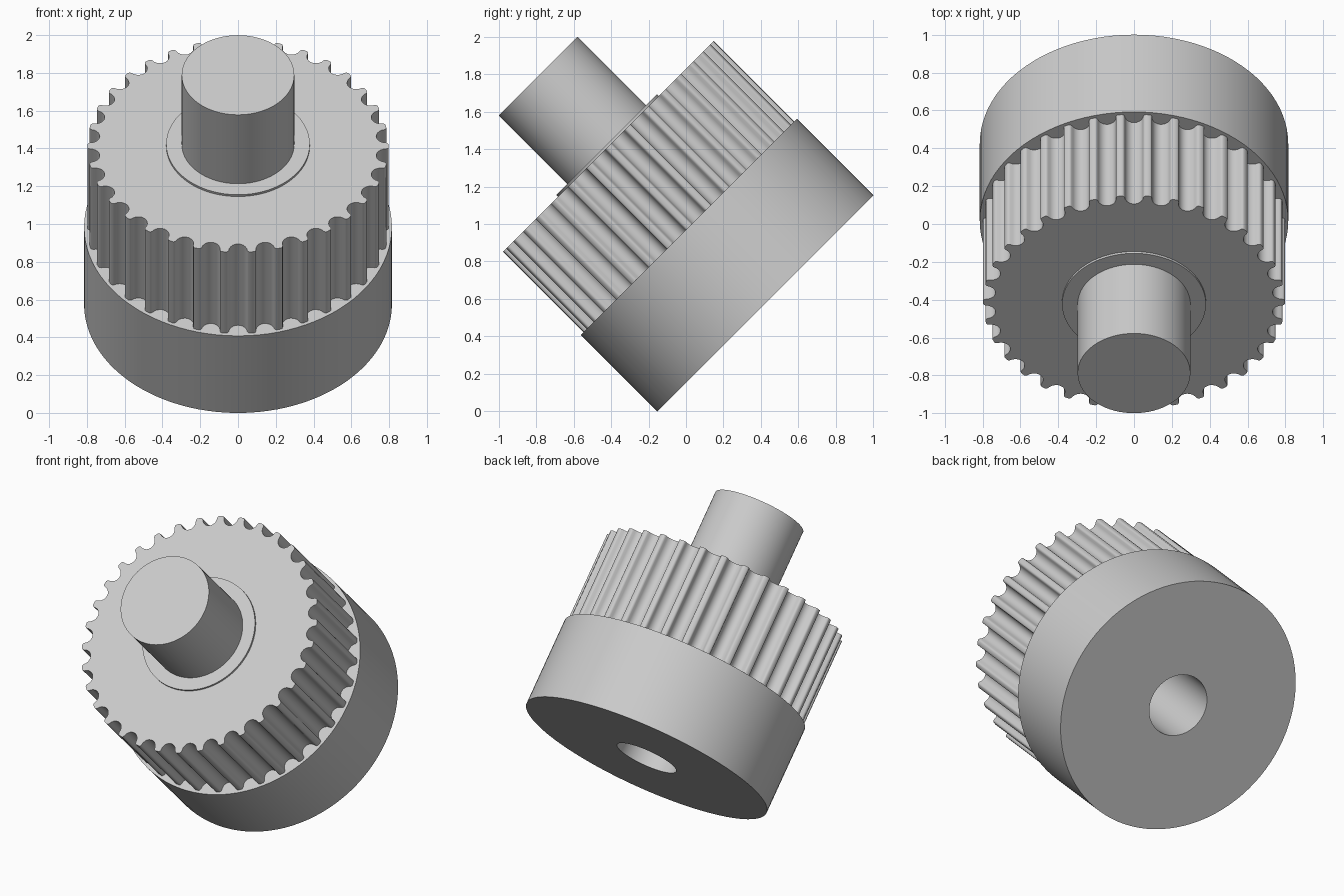
import bpy, bmesh, math
from mathutils import Matrix, Vector

cube = bpy.data.objects.get("Cube")
if cube:
    bpy.data.objects.remove(cube, do_unlink=True)

# One plain grey for everything
mat = bpy.data.materials.new("light_grey")
mat.use_nodes = True
GREY = (0.6, 0.6, 0.6, 1.0)
mat.diffuse_color = GREY
mat.node_tree.nodes["Principled BSDF"].inputs["Base Color"].default_value = GREY

# Parts are built along local z, then tilted 45 degrees toward the front
BASE = Vector((0, 0.424, 0.576))
TILT = Matrix.Translation(BASE) @ Matrix.Rotation(math.radians(45), 4, 'X')

COLLAR_R, COLLAR_H = 0.815, 0.577
GEAR_R, GEAR_TOP, TEETH = 0.797, 1.185, 34
LIP_R, LIP_TOP = 0.38, 1.199
SHAFT_R, SHAFT_TOP = 0.298, 1.715
BORE_R, BORE_DEPTH = 0.2, 0.9


def finish(name, bm):
    bmesh.ops.remove_doubles(bm, verts=bm.verts, dist=1e-5)
    bmesh.ops.recalc_face_normals(bm, faces=bm.faces)
    mesh = bpy.data.meshes.new(name)
    bm.to_mesh(mesh)
    bm.free()
    mesh.materials.append(mat)
    ob = bpy.data.objects.new(name, mesh)
    bpy.context.collection.objects.link(ob)
    ob.matrix_world = TILT
    bpy.ops.object.select_all(action='DESELECT')
    ob.select_set(True)
    bpy.context.view_layer.objects.active = ob
    bpy.ops.object.shade_smooth_by_angle(angle=math.radians(35))
    return ob


def lathe(name, profile, steps=96):
    """Revolve (radius, height) points about local z."""
    bm = bmesh.new()
    verts = [bm.verts.new((r, 0, z)) for r, z in profile]
    edges = [bm.edges.new(pair) for pair in zip(verts, verts[1:])]
    bmesh.ops.spin(bm, geom=verts + edges, cent=(0, 0, 0), axis=(0, 0, 1),
                   angle=math.tau, steps=steps, use_merge=True)
    return finish(name, bm)


def tooth_outline():
    """Outline of round grooves between narrow, rounded teeth."""
    pitch = math.tau / TEETH
    groove_r, drop = 0.050, 0.012
    # (sideways, outward) points across one pitch, groove in the middle
    half = math.sin(pitch / 2) * GEAR_R
    shape = [(-half + 0.012, GEAR_R), (-half + 0.019, GEAR_R - 0.004)]
    for i in range(11):
        a = math.pi + math.pi * i / 10
        shape.append((groove_r * math.cos(a),
                      GEAR_R - drop + groove_r * math.sin(a)))
    shape += [(half - 0.019, GEAR_R - 0.004), (half - 0.012, GEAR_R)]
    points = []
    for k in range(TEETH):
        mid = -math.pi / 2 + k * pitch
        for s, r in shape:
            a = mid + s / GEAR_R
            points.append((r * math.cos(a), r * math.sin(a)))
    return points


# Collar with a blind bore in its underside
lathe("collar", [(0, BORE_DEPTH), (BORE_R, BORE_DEPTH), (BORE_R, 0),
                 (COLLAR_R, 0), (COLLAR_R, COLLAR_H), (0.65, COLLAR_H)])

# Toothed drum, capped on top and seated on the collar
bm = bmesh.new()
outline = tooth_outline()
low = [bm.verts.new((x, y, COLLAR_H)) for x, y in outline]
high = [bm.verts.new((x, y, GEAR_TOP)) for x, y in outline]
for i in range(len(low)):
    j = (i + 1) % len(low)
    bm.faces.new((low[i], low[j], high[j], high[i]))
bm.faces.new(high)
finish("toothed_drum", bm)

# Thin raised lip around the shaft
lathe("shaft_lip", [(LIP_R, GEAR_TOP - 0.01), (LIP_R, LIP_TOP),
                    (SHAFT_R - 0.01, LIP_TOP)])

# Plain round shaft
lathe("shaft", [(SHAFT_R, GEAR_TOP - 0.02), (SHAFT_R, SHAFT_TOP),
                (0, SHAFT_TOP)], steps=72)
